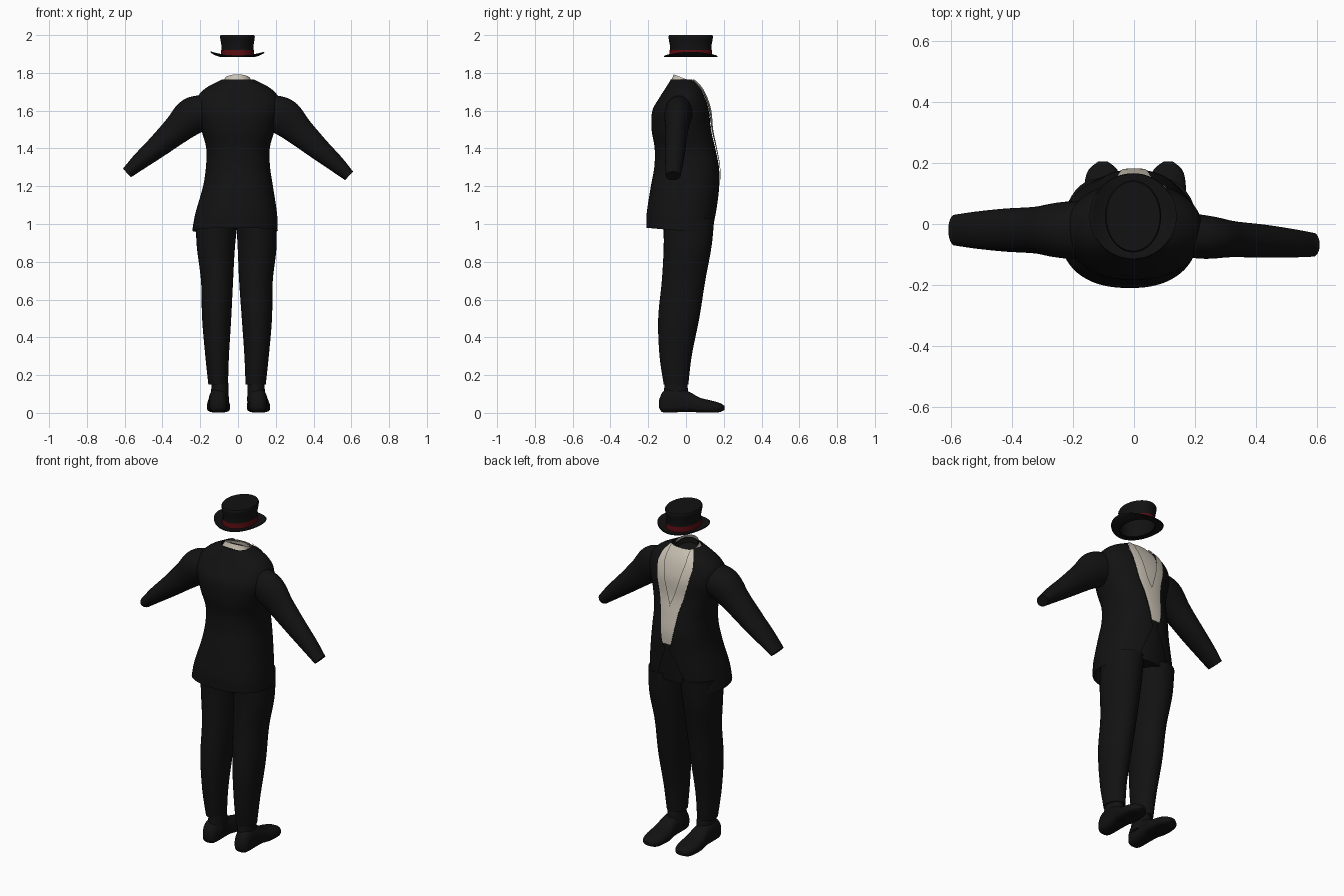
import bpy, bmesh, math
from mathutils import Vector

if "Cube" in bpy.data.objects:
    bpy.data.objects.remove(bpy.data.objects["Cube"])

def material(name, rgb):
    m = bpy.data.materials.new(name)
    m.diffuse_color = (*rgb, 1)
    m.use_nodes = True
    m.node_tree.nodes["Principled BSDF"].inputs["Base Color"].default_value = m.diffuse_color
    return m

BLACK = material("black cloth", (0.006, 0.006, 0.006))
CREAM = material("cream linen", (0.58, 0.53, 0.45))
RED = material("dark red ribbon", (0.11, 0.004, 0.006))
TAU = 2 * math.pi

def lerp_table(tab, t):
    """Smooth interpolation of table rows keyed by the first column."""
    t = min(max(t, tab[0][0]), tab[-1][0])
    i = 0
    while i < len(tab) - 2 and t > tab[i + 1][0]:
        i += 1
    a, b = tab[i], tab[i + 1]
    p, q = tab[max(i - 1, 0)], tab[min(i + 2, len(tab) - 1)]
    h = b[0] - a[0]
    s = (t - a[0]) / h
    out = []
    for k in range(1, len(a)):
        m0 = (b[k] - p[k]) / (b[0] - p[0]) * h
        m1 = (q[k] - a[k]) / (q[0] - a[0]) * h
        out.append((2*s**3 - 3*s*s + 1)*a[k] + (s**3 - 2*s*s + s)*m0
                   + (3*s*s - 2*s**3)*b[k] + (s**3 - s*s)*m1)
    return out

def linear(tab, t):
    for (a, x), (b, y) in zip(tab, tab[1:]):
        if t <= b:
            return x + (y - x) * max(0, (t - a) / (b - a))
    return tab[-1][1]

def grid(name, f, nu, nv, mat, closed=True, caps=(), pivot=None):
    """Surface from f(u, v), u and v in 0..1, wrapped in u when closed."""
    bm = bmesh.new()
    cols = nu if closed else nu + 1
    rows = [[bm.verts.new(f(i / nu, j / nv)) for i in range(cols)] for j in range(nv + 1)]
    for j in range(nv):
        for i in range(nu):
            k = (i + 1) % cols
            bm.faces.new((rows[j][i], rows[j][k], rows[j + 1][k], rows[j + 1][i]))
    for c in caps:
        bm.faces.new(rows[c])
    bmesh.ops.recalc_face_normals(bm, faces=bm.faces)
    if pivot:
        if sum(fc.normal.dot(fc.calc_center_median() - Vector(pivot)) * fc.calc_area()
               for fc in bm.faces) < 0:
            bmesh.ops.reverse_faces(bm, faces=bm.faces)
    me = bpy.data.meshes.new(name)
    bm.to_mesh(me)
    bm.free()
    me.materials.append(mat)
    ob = bpy.data.objects.new(name, me)
    bpy.context.collection.objects.link(ob)
    bpy.context.view_layer.objects.active = ob
    for o in bpy.context.selected_objects:
        o.select_set(False)
    ob.select_set(True)
    bpy.ops.object.shade_smooth_by_angle(angle=math.radians(45))
    return ob

# ---- torso body shape: z, centre x, half width, back y, front y
TORSO = [(0.95, -.017, .228, -.21, .155), (1.05, -.01, .217, -.208, .165),
         (1.2, 0, .185, -.186, .176), (1.3, 0, .17, -.168, .177), (1.4, 0, .168, -.166, .16),
         (1.5, 0, .195, -.182, .14), (1.6, 0, .222, -.178, .132), (1.67, 0, .215, -.14, .112),
         (1.72, 0, .17, -.108, .088), (1.765, 0, .085, -.08, .055)]
EXP = 2.3

def body(theta, z, off=0.0):
    """Point on the torso; theta 0 is the chest centre (+y)."""
    cx, a, yb, yf = lerp_table(TORSO, z)
    s, c = math.sin(theta), math.cos(theta)
    x = math.copysign(abs(s) ** (2 / EXP), s)
    y = math.copysign(abs(c) ** (2 / EXP), c)
    return (cx + (a + off) * x, (yb + yf) / 2 + ((yf - yb) / 2 + off) * y, z)

def angle_at(x, z):
    a = lerp_table(TORSO, z)[1]
    return math.asin(min(1, x / a) ** (EXP / 2))

OPENING = [(.95, .14), (1.0, .11), (1.1, .06), (1.2, .012), (1.25, .03), (1.32, .042),
           (1.42, .055), (1.5, .075), (1.6, .1), (1.68, .112), (1.73, .098), (1.765, .07)]
VNECK = [(1.2, 0), (1.46, 0), (1.52, .022), (1.6, .045), (1.7, .065), (1.765, .06)]
AXIS = (0, -.01, 1.4)

def coat(u, v):
    z = 0.965 + v * 0.8
    e = angle_at(linear(OPENING, z), z)
    th = e + u * (TAU - 2 * e)
    p = body(th, z)
    dip = (1 - min(1, v * 5)) * 0.015 * math.cos(th)
    return (p[0], p[1], z - dip)
grid("tailcoat", coat, 96, 64, BLACK, False, pivot=AXIS)

# ---- lapels and shirt front
for side, label in ((1, "right"), (-1, "left")):
    def lapel(u, v):
        z = 1.235 + v * 0.53
        a, b = angle_at(linear(VNECK, z), z), angle_at(linear(OPENING, z), z)
        return body(side * (a + u * (b - a)), z, 0.004)
    grid(label + "_lapel", lapel, 8, 40, CREAM, False, pivot=AXIS)

def shirt(u, v):
    z = 1.42 + v * 0.34
    return body((2 * u - 1) * angle_at(linear(VNECK, z) + .015, z), z, -0.007)
grid("shirt_front", shirt, 16, 24, CREAM, False, pivot=AXIS)

# ---- standing collar, higher at the back, with dark inside
def collar(u, v):
    s, c = math.sin(TAU * u), math.cos(TAU * u)
    r = [(0, .086, .074, 1.735, .03), (.35, .074, .067, 1.752, .03), (1, .068, .063, 1.768, .024)]
    rx, ry, z, tilt = lerp_table(r, v)
    return (rx * s - .003, -.002 + ry * c, z - tilt * c)
grid("collar", collar, 48, 8, CREAM)

def lining(u, v):
    s, c = math.sin(TAU * u), math.cos(TAU * u)
    return ((.064 - .004 * v) * s - .003, -.002 + (.059 - .004 * v) * c, 1.755 - .03 * v - .024 * c)
grid("neck_lining", lining, 48, 3, BLACK, caps=(-1,))

# ---- trousers waist under the coat
WAIST = [(0, .2, -.12, .143), (.5, .18, -.13, .155), (1, .15, -.13, .16)]
def waist(u, v):
    a, yb, yf = lerp_table(WAIST, v)
    return (-.008 + a * math.sin(TAU * u), (yb + yf) / 2 + (yf - yb) / 2 * math.cos(TAU * u), 1.0 + v * .28)
grid("trouser_waist", waist, 48, 10, BLACK, caps=(0,))

# ---- legs: z, inner x, outer x, back y, front y
LEGS = {"right": (1, [(.15, .04, .147, -.118, .012), (.3, .034, .163, -.14, .03), (.5, .02, .18, -.147, .07),
                      (.7, .006, .184, -.128, .102), (.88, -.002, .204, -.118, .135), (1.03, -.01, .2, -.12, .15)]),
        "left": (-1, [(.15, .053, .157, -.118, .012), (.3, .048, .173, -.14, .03), (.5, .036, .19, -.147, .07),
                      (.7, .026, .196, -.128, .102), (.88, .016, .218, -.118, .135), (1.03, .0, .225, -.12, .15)])}
# ---- shoes: y, sole z, top z, half width
SHOE = [(-.143, .035, .075, .018), (-.13, .014, .11, .036), (-.1, .01, .135, .046), (-.03, .012, .135, .05),
        (.02, .014, .118, .053), (.07, .01, .09, .06), (.13, .01, .074, .06), (.18, .012, .06, .046),
        (.205, .025, .045, .015)]
# ---- sleeves: t, x, z, radius, y radius
SLEEVE = [(0, .13, 1.615, .07, .075), (.15, .195, 1.59, .093, .085), (.3, .25, 1.56, .098, .082),
          (.45, .32, 1.495, .079, .07), (.65, .425, 1.4, .06, .064), (.85, .52, 1.318, .045, .055),
          (1, .588, 1.255, .031, .046)]

for label, (sx, tab) in LEGS.items():
    def leg(u, v):
        z = .15 + v * .88
        xi, xo, yb, yf = lerp_table(tab, z)
        return (sx * ((xi + xo) / 2 + (xo - xi) / 2 * math.sin(TAU * u)),
                (yb + yf) / 2 + (yf - yb) / 2 * math.cos(TAU * u), z)
    grid(label + "_trouser_leg", leg, 32, 30, BLACK, caps=(0, -1))

    def ankle(u, v):
        z = .06 + v * .11
        r = .048 - .004 * v
        return (sx * .096 + r * math.sin(TAU * u), -.053 + (.07 - .012 * v) * math.cos(TAU * u), z)
    grid(label + "_ankle", ankle, 24, 4, BLACK, caps=(0, -1))

    def shoe(u, v):
        y = -.143 + v * .348
        lo, hi, w = lerp_table(SHOE, y)
        s, c = math.sin(TAU * u), math.cos(TAU * u)
        cx = sx * .105 + (.012 if sx > 0 else .006) * max(0, v - .4)
        z = (lo + hi) / 2 + (hi - lo) / 2 * math.copysign(abs(s) ** (1 if s > 0 else .45), s)
        return (cx + w * math.copysign(abs(c) ** .75, c), y, z - .008)
    grid(label + "_shoe", shoe, 28, 28, BLACK, caps=(0, -1))

    def sleeve(u, v):
        x, z, r, ry = lerp_table(SLEEVE, v)
        x2, z2 = lerp_table(SLEEVE, min(1, v + .02))[:2]
        x1, z1 = lerp_table(SLEEVE, max(0, v - .02))[:2]
        d = Vector((x2 - x1, z2 - z1)).normalized()
        s, c = math.sin(TAU * u), math.cos(TAU * u)
        yc = -.034 - .034 * v if sx > 0 else -.02
        lift = .015 * v if sx < 0 else 0
        return (sx * (x - d.y * r * s), yc + ry * (.85 if sx > 0 else 1.1) * c, z + d.x * r * s + lift)
    grid(label + "_sleeve", sleeve, 32, 36, BLACK, caps=(0, -1))

# ---- top hat: crown, ribbon and curled brim
def ring(rx, ry, u, z):
    return (-.003 + rx * math.sin(TAU * u), .025 + ry * math.cos(TAU * u), z)

CROWN = [(0, .086, .111), (.4, .084, .109), (.93, .092, .118), (1, .088, .114)]
def crown(u, v):
    rx, ry = lerp_table(CROWN, v)
    return ring(rx, ry, u, 1.89 + .11 * v)
grid("hat_crown", crown, 64, 14, BLACK, caps=(-1,))

grid("hat_ribbon", lambda u, v: ring(.0885 - .001 * v, .1135 - .001 * v, u, 1.892 + .03 * v),
     64, 2, RED, pivot=(0, .025, 1.9))

BRIM = [(0, 0, .004), (.8, .85, .006), (1, 1, .004), (1.15, 1, -.002), (1.4, .8, -.002), (2.1, 0, -.003)]
def brim(u, v):
    k, dz = lerp_table(BRIM, v * 2.1)
    p = ring(.083 + .059 * k, .108 + .033 * k, u, 0)
    return (p[0], p[1], 1.886 + dz + .022 * k * (p[0] / .14) ** 2)
grid("hat_brim", brim, 64, 16, BLACK)
